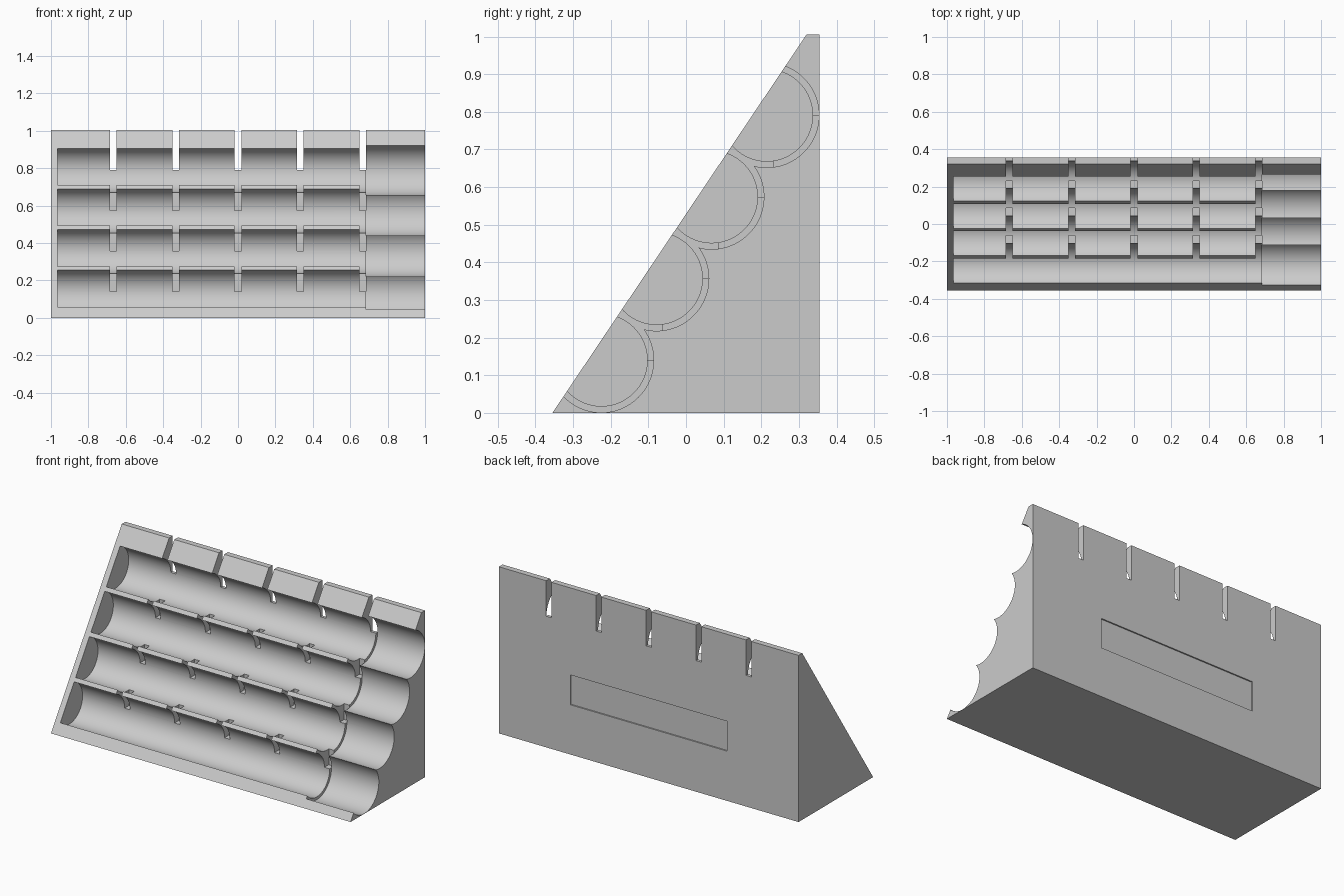
import bpy
import bmesh
import math
from mathutils import Matrix

cube = bpy.data.objects.get("Cube")
if cube:
    bpy.data.objects.remove(cube, do_unlink=True)

# Overall sizes
HALF_DEPTH, HEIGHT, LIP_Y = 0.355, 1.005, 0.32
ROWS = 4
FIRST_Y, FIRST_Z = -0.225, 0.14
STEP_Y, STEP_Z = 0.1465, 0.217
BORE_R, END_R, END_X = 0.122, 0.139, 0.684
SLOT_XS = [i / 3 for i in range(-2, 3)]

grey = bpy.data.materials.new("light_grey")
grey.use_nodes = True
colour = (0.6, 0.6, 0.6, 1)
grey.diffuse_color = colour
grey.node_tree.nodes["Principled BSDF"].inputs["Base Color"].default_value = colour


def make_object(name, bm):
    bmesh.ops.recalc_face_normals(bm, faces=bm.faces)
    mesh = bpy.data.meshes.new(name)
    bm.to_mesh(mesh)
    bm.free()
    mesh.materials.append(grey)
    obj = bpy.data.objects.new(name, mesh)
    bpy.context.collection.objects.link(obj)
    return obj


def add_box(bm, low, high):
    size = [h - l for l, h in zip(low, high)]
    mid = [(h + l) / 2 for l, h in zip(low, high)]
    bmesh.ops.create_cube(bm, size=1, matrix=Matrix.Translation(mid) @ Matrix.Diagonal((*size, 1)))


def cylinder_cutter(name, x0, x1, y, z, radius):
    bm = bmesh.new()
    place = Matrix.Translation(((x0 + x1) / 2, y, z)) @ Matrix.Rotation(math.pi / 2, 4, 'Y')
    bmesh.ops.create_cone(bm, cap_ends=True, segments=96, radius1=radius,
                          radius2=radius, depth=x1 - x0, matrix=place)
    return make_object(name, bm)


# Wedge body: side profile extruded along x
bm = bmesh.new()
profile = [(-HALF_DEPTH, 0), (HALF_DEPTH, 0), (HALF_DEPTH, HEIGHT), (LIP_Y, HEIGHT)]
side = bm.faces.new([bm.verts.new((-1, y, z)) for y, z in profile])
extruded = bmesh.ops.extrude_face_region(bm, geom=[side])["geom"]
bmesh.ops.translate(bm, vec=(2, 0, 0),
                    verts=[v for v in extruded if isinstance(v, bmesh.types.BMVert)])
body = make_object("wedge_rack_body", bm)

# Row cutters: long bore, wider open end, and finger slots through the ridge
cutters = []
for row in range(ROWS):
    y, z = FIRST_Y + row * STEP_Y, FIRST_Z + row * STEP_Z
    cutters.append(cylinder_cutter("bore_cutter", -0.965, END_X + 0.05, y, z, BORE_R))
    cutters.append(cylinder_cutter("open_end_cutter", END_X, 1.1, y, z, END_R))
    bm = bmesh.new()
    for x in SLOT_XS:
        add_box(bm, (x - 0.0175, y, z), (x + 0.0175, y + 0.163, z + 0.25))
    cutters.append(make_object("slot_cutter", bm))

# Shallow label recess on the back
bm = bmesh.new()
add_box(bm, (-0.523, HALF_DEPTH - 0.008, 0.3), (0.523, HALF_DEPTH + 0.1, 0.48))
cutters.append(make_object("back_recess_cutter", bm))

for cutter in cutters:
    cutter.hide_render = True
    mod = body.modifiers.new("cut", 'BOOLEAN')
    mod.operation = 'DIFFERENCE'
    mod.solver = 'EXACT'
    mod.object = cutter

# Bake the cuts and drop the cutters
bpy.context.view_layer.update()
evaluated = body.evaluated_get(bpy.context.evaluated_depsgraph_get())
baked = bpy.data.meshes.new_from_object(evaluated)
body.modifiers.clear()
body.data = baked
for cutter in cutters:
    bpy.data.objects.remove(cutter, do_unlink=True)

baked.materials.clear()
baked.materials.append(grey)
for poly in baked.polygons:
    poly.material_index = 0

bpy.ops.object.select_all(action='DESELECT')
body.select_set(True)
bpy.context.view_layer.objects.active = body
bpy.ops.object.shade_smooth_by_angle(angle=math.radians(25))
